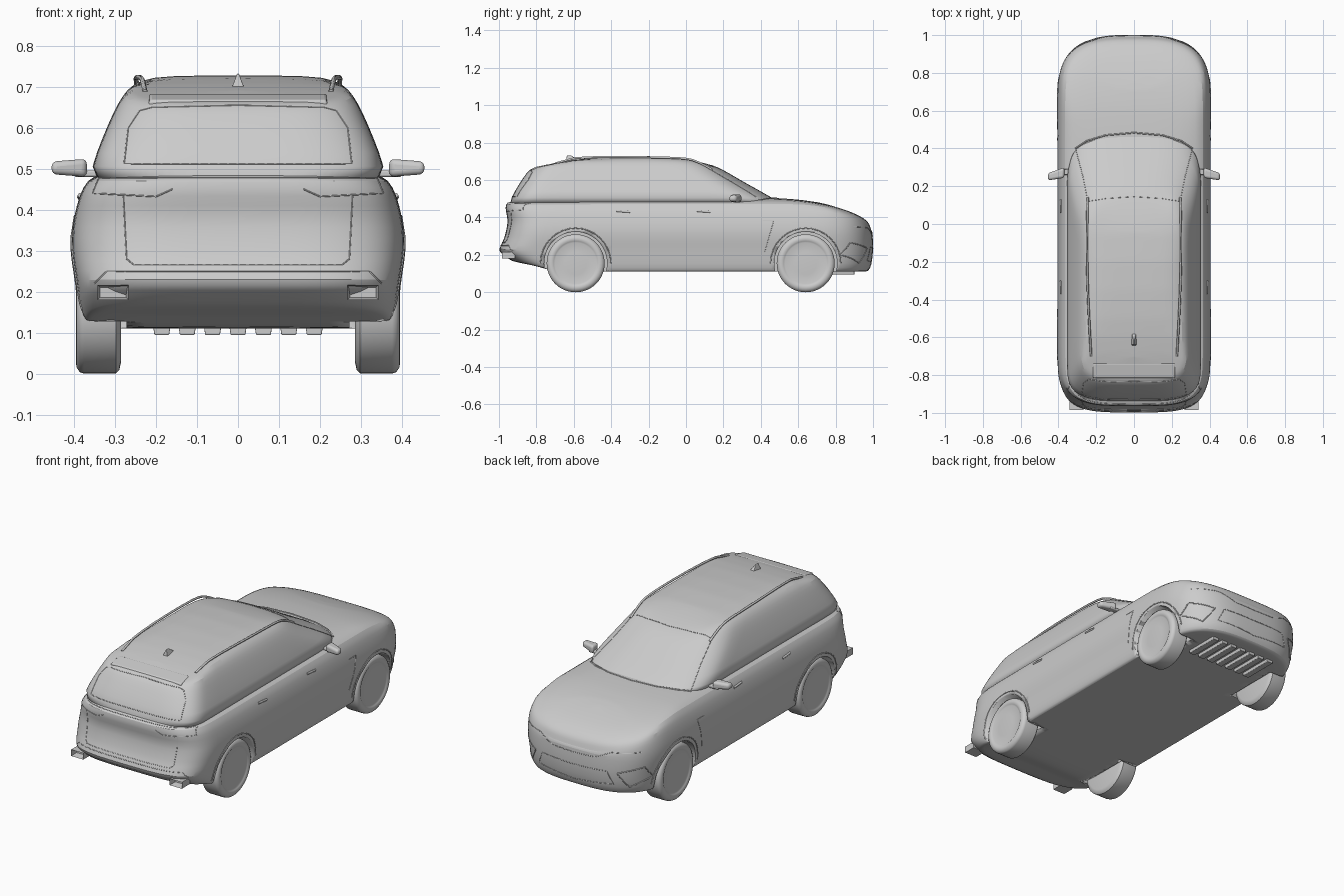
import bpy, bmesh, math
from mathutils import Vector, Matrix

if "Cube" in bpy.data.objects:
    bpy.data.objects.remove(bpy.data.objects["Cube"])


def interp(table, y):
    if y <= table[0][0]:
        return table[0][1]
    for (a, p), (b, q) in zip(table, table[1:]):
        if y <= b:
            return p + (q - p) * (y - a) / (b - a)
    return table[-1][1]


def hood(y):
    return interp([(-1, .49), (.3, .507), (.47, .505), (.6, .496), (.7, .482), (.8, .461),
                   (.9, .428), (.965, .398), (1, .37)], y)


def floor(y):
    return interp([(-.95, .17), (-.8, .14), (-.7, .11), (1, .11)], y)


def roof(y):
    return interp([(-.84, .662), (-.7, .692), (-.6, .708), (-.5, .719), (-.35, .727), (-.2, .728),
                   (-.05, .72), (.07, .702), (.15, .678)], y)


def finish(bm, name, angle=35):
    bmesh.ops.recalc_face_normals(bm, faces=bm.faces)
    me = bpy.data.meshes.new(name)
    bm.to_mesh(me)
    bm.free()
    ob = bpy.data.objects.new(name, me)
    bpy.context.collection.objects.link(ob)
    smooth(ob, angle)
    return ob


def smooth(ob, angle=35):
    bpy.ops.object.select_all(action='DESELECT')
    ob.select_set(True)
    bpy.context.view_layer.objects.active = ob
    bpy.ops.object.shade_smooth_by_angle(angle=math.radians(angle))


def outline(w, yf, yr, lf, lr, nf, nr, k=12, m=18):
    """Right half of a rounded plan outline, rear centre to front centre."""
    pts = []
    for i in range(k):
        t = math.pi / 2 * (1 - i / k)
        pts.append((w * max(0, math.cos(t)) ** (2 / nr), yr + lr - lr * math.sin(t) ** (2 / nr)))
    for i in range(m):
        pts.append((w, yr + lr + (yf - lf - yr - lr) * i / m))
    for i in range(k + 1):
        t = math.pi / 2 * i / k
        x = 0 if i == k else w * math.cos(t) ** (2 / nf)
        pts.append((x, yf - lf + lf * math.sin(t) ** (2 / nf)))
    pts[0] = (0, yr)
    return pts


def loft(name, rings, lf, lr, nf, nr):
    bm, loops = bmesh.new(), []
    for w, yf, yr, zf in rings:
        half = outline(w, yf, yr, lf * min(1, w / .3), lr * min(1, w / .3), nf, nr)
        full = half + [(-x, y) for x, y in half[-2:0:-1]]
        loops.append([bm.verts.new((x, y, zf(y))) for x, y in full])
    n = len(loops[0])
    for a, b in zip(loops, loops[1:]):
        for i in range(n):
            j = (i + 1) % n
            bm.faces.new((a[i], a[j], b[j], b[i]))
    for lp in (loops[0], loops[-1]):
        for i in range(n // 2):
            vs = []
            for v in (lp[i], lp[i + 1], lp[(n - i - 1) % n], lp[(n - i) % n]):
                if v not in vs:
                    vs.append(v)
            bm.faces.new(vs)
    ob = finish(bm, name)
    sub = ob.modifiers.new('round', 'SUBSURF')
    sub.levels = sub.render_levels = 1
    return ob


def level(z, d=.0):
    return lambda y: min(z, hood(y) - d)


# Lower body: stacked plan outlines from floor to bonnet
body = loft('lower_body', [
    (.34, .92, -.87, floor), (.372, .965, -.925, lambda y: floor(y)),
    (.378, .978, -.945, lambda y: floor(y) + .006),
    (.388, .993, -.985, lambda y: floor(y) + .035),
    (.394, 1.002, -1.008, lambda y: .225), (.404, 1.0, -.975, lambda y: .275),
    (.408, .997, -.962, lambda y: .33), (.4, .992, -.95, level(.385, .05)),
    (.387, .985, -.966, level(.435, .028)), (.368, .975, -.965, level(.475, .016)),
    (.33, .95, -.945, level(.49, .008)), (.25, .89, -.9, level(1, .002)),
    (.12, .75, -.8, hood)], .35, .3, 3, 3.8)

# Cabin: glasshouse and roof
cabin = loft('cabin', [
    (.36, .53, -.94, lambda y: .455), (.36, .475, -.94, lambda y: .5),
    (.329, .325, -.892, lambda y: .58), (.303, .225, -.852, lambda y: .64),
    (.281, .165, -.832, lambda y: min(.68, roof(y) - .006)),
    (.258, .115, -.812, lambda y: min(.705, roof(y) - .003)),
    (.215, .06, -.78, lambda y: roof(y) - .003), (.1, -.02, -.7, roof)], .27, .22, 3, 4)


def lathe(name, prof, x, y, z, side):
    """Revolve (offset, radius) points about an axle parallel to x."""
    bm = bmesh.new()
    vs = [bm.verts.new((side * o, 0, r)) for o, r in prof]
    es = [bm.edges.new(p) for p in zip(vs, vs[1:])]
    bmesh.ops.spin(bm, geom=vs + es, axis=(1, 0, 0), cent=(0, 0, 0), angle=math.tau, steps=48)
    bmesh.ops.remove_doubles(bm, verts=bm.verts, dist=1e-5)
    ob = finish(bm, name, 40)
    ob.location = (side * x, y, z)
    return ob


# Wheels and wheel wells
for end, y in (('rear', -.59), ('front', .64)):
    for label, s in (('right', 1), ('left', -1)):
        lathe(f'{end}_{label}_wheel', [
            (0, 0), (0, .13), (.004, .147), (.012, .155), (.09, .155), (.1, .152), (.108, .14),
            (.11, .125), (.106, .118), (.103, .11), (.107, .06), (.107, 0)], .286, y, .155, s)
        cut = lathe('well_cutter', [(0, 0), (0, .168), (.3, .168), (.3, 0)], .272, y, .155, s)
        cut.hide_render = True
        cut.hide_set(True)
        mod = body.modifiers.new('well', 'BOOLEAN')
        mod.object, mod.operation, mod.solver = cut, 'DIFFERENCE', 'EXACT'

bpy.context.view_layer.update()
deps = bpy.context.evaluated_depsgraph_get()
shells = [o.evaluated_get(deps) for o in (body, cabin)]


def project(a, b, axis):
    """Drop a flat drawing point on the shell from one of the view sides."""
    o, d = {'rear': ((a, -2, b), (0, 1, 0)), 'front': ((a, 2, b), (0, -1, 0)),
            'right': ((2, a, b), (-1, 0, 0)), 'top': ((a, b, 2), (0, 0, -1))}[axis]
    o = Vector(o)
    hits = [h[1] for h in (s.ray_cast(o, Vector(d)) for s in shells) if h[0]]
    return min(hits, key=lambda p: (p - o).length) if hits else None


def tube(name, paths, r):
    cu = bpy.data.curves.new(name, 'CURVE')
    cu.dimensions, cu.bevel_depth, cu.bevel_resolution, cu.use_fill_caps = '3D', r, 1, True
    for path in paths:
        sp = cu.splines.new('POLY')
        sp.points.add(len(path) - 1)
        for p, q in zip(sp.points, path):
            p.co = (*q, 1)
    ob = bpy.data.objects.new(name, cu)
    bpy.context.collection.objects.link(ob)
    return ob


def seam(name, pts, axis, r=.0018):
    path = []
    for (a, b), (c, d) in zip(pts, pts[1:]):
        for i in range(13):
            p = project(a + (c - a) * i / 12, b + (d - b) * i / 12, axis)
            if p:
                path.append(p)
    tube(name, [path, [Vector((-p.x, p.y, p.z)) for p in path]], r)


# Panel lines and trim
seam('rear_window_edge', [(0, .512), (.278, .512), (.268, .6), (.24, .642), (.21, .65), (0, .655)], 'rear')
seam('tailgate_edge', [(.28, .435), (.272, .28), (.255, .266), (0, .266)], 'rear')
seam('tail_lamp_edge', [(0, .478), (.17, .478), (.34, .476), (.355, .44), (.2, .432), (.16, .45)], 'rear')
seam('rear_bumper_edge', [(0, .25), (.32, .25), (.35, .22)], 'rear')
seam('windscreen_base', [(0, .483), (.15, .47), (.25, .44), (.31, .4)], 'top', .004)
seam('windscreen_side', [(.31, .4), (.27, .25), (.245, .12), (.15, .135), (0, .145)], 'top')
seam('fender_line', [(.42, .21), (.47, .385), (.41, .385)], 'right')
seam('grille_edge', [(0, .30), (.13, .305), (.22, .345), (.35, .35)], 'front')
seam('lower_grille', [(0, .235), (.2, .24), (.23, .17), (0, .15)], 'front')
seam('corner_intake', [(.25, .235), (.36, .265), (.375, .2), (.3, .155), (.25, .235)], 'front', .003)
for end, y in (('rear', -.59), ('front', .64)):
    arc = [(y + .188 * math.cos(t * math.pi / 16), .155 + .188 * math.sin(t * math.pi / 16)) for t in range(17)]
    seam(f'{end}_arch_lip', arc, 'right', .003)
for y in (-.33, .1):
    seam('door_handle', [(y - .04, .435), (y + .03, .43)], 'right', .006)

# Roof rails
rail = []
for i in range(25):
    t = i / 24
    p = project(.222 + .022 * math.sin(t * 2.2), -.7 + .84 * t, 'top')
    rail.append(p + Vector((.005, 0, .012 * min(1, 8 * t, 8 * (1 - t)))))
tube('roof_rails', [rail, [Vector((-p.x, p.y, p.z)) for p in rail]], .006)


def block(name, loc, size, taper=(1, 1), shift=0, rot=(0, 0, 0), bevel=.005):
    """Bevelled box whose top may be scaled and slid along y."""
    bm = bmesh.new()
    bmesh.ops.create_cube(bm, size=1)
    for v in bm.verts:
        if v.co.z > 0:
            v.co.x *= taper[0]
            v.co.y *= taper[1]
        v.co = Vector((v.co.x * size[0], v.co.y * size[1] + (shift if v.co.z > 0 else 0), v.co.z * size[2]))
    ob = finish(bm, name)
    ob.location, ob.rotation_euler = loc, rot
    m = ob.modifiers.new('bevel', 'BEVEL')
    m.width, m.segments = bevel, 3
    return ob


# Aerial fin, spoiler and underfloor
block('aerial_fin', (0, -.605, .715), (.03, .075, .034), (.15, .3), -.02, bevel=.003)
block('rear_spoiler', (0, -.775, .668), (.44, .085, .016), (.98, .9), .0, (.2, 0, 0), .006)
for i in range(7):
    block('underfloor_rib', ((i - 3) * .062, .8, .106), (.036, .2, .024), (1.2, 1), bevel=.003)

# Mirrors and exhaust tips
for label, s in (('right', 1), ('left', -1)):
    bm = bmesh.new()
    bmesh.ops.create_cube(bm, size=1)
    for v in bm.verts:
        outer = v.co.x > 0
        k = .7 if outer else 1
        v.co = Vector((s * (.412 + v.co.x * .086), .272 + v.co.y * .055 * k - (.022 if outer else 0),
                       .502 + v.co.z * .044 * k))
    ob = finish(bm, f'{label}_mirror')
    m = ob.modifiers.new('bevel', 'BEVEL')
    m.width, m.segments = .013, 4
    block(f'{label}_mirror_arm', (s * .365, .275, .488), (.07, .03, .016))
    bm = bmesh.new()
    bmesh.ops.create_cube(bm, size=1, matrix=Matrix.Diagonal((.075, .07, .036, 1)))
    back = [f for f in bm.faces if f.calc_center_median().y < -.03]
    bmesh.ops.inset_region(bm, faces=back, thickness=.008)
    bmesh.ops.translate(bm, verts=back[0].verts, vec=(0, .04, 0))
    ob = finish(bm, f'{label}_exhaust_tip')
    ob.location = (s * .305, -.95, .198)
